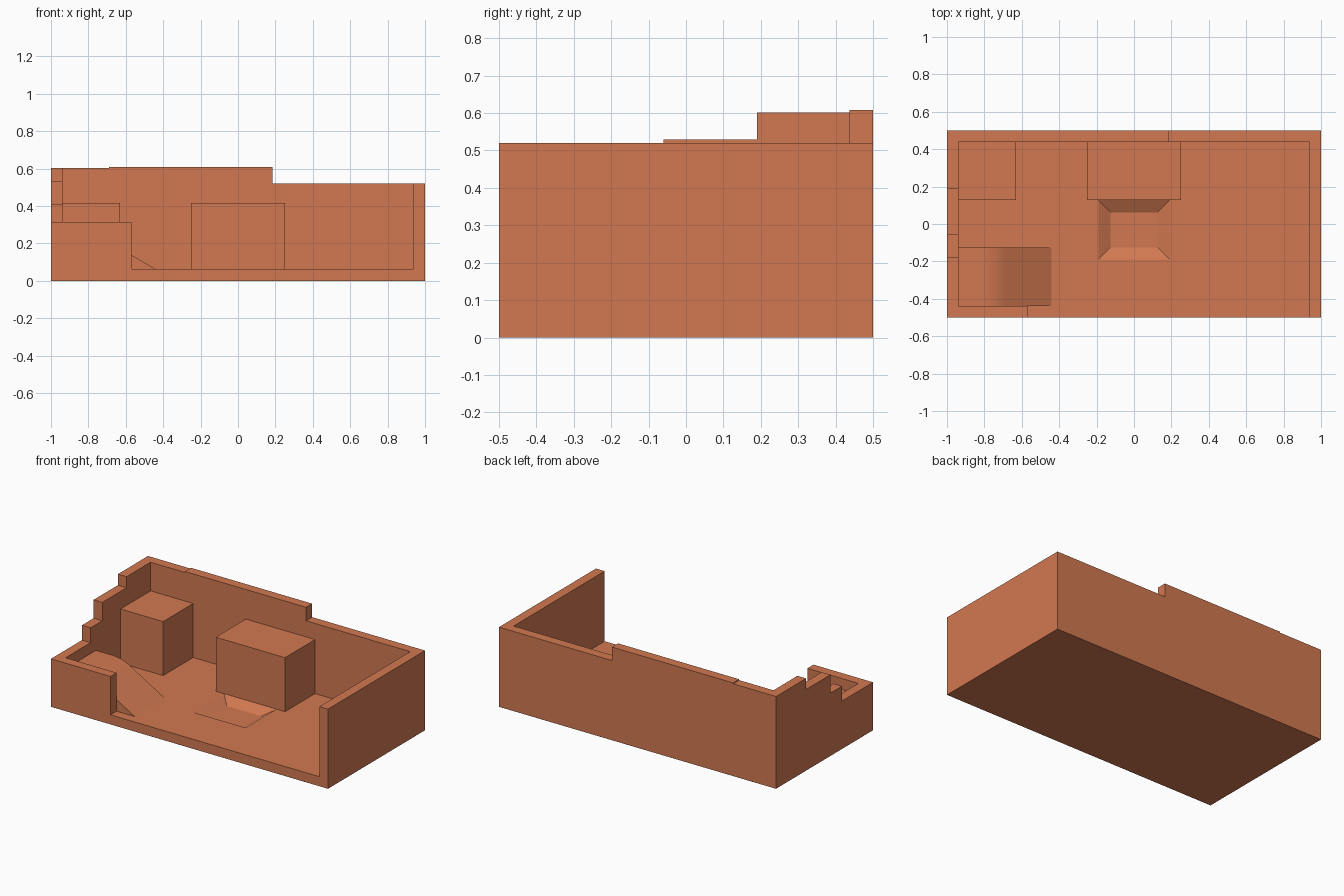
import bpy, bmesh, math
from mathutils import Vector

cube = bpy.data.objects.get("Cube")
if cube:
    bpy.data.objects.remove(cube, do_unlink=True)

clay = bpy.data.materials.new("terracotta")
clay.use_nodes = True
colour = (0.64, 0.19, 0.083, 1)
clay.diffuse_color = colour
clay.node_tree.nodes["Principled BSDF"].inputs["Base Color"].default_value = colour

T = 0.0625                      # wall and floor thickness
X, Y = 1.0, 0.5                 # half length and half depth
XI, YI = X - T, Y - T           # inner faces of the walls


def finish(name, bm):
    bmesh.ops.recalc_face_normals(bm, faces=bm.faces)
    mesh = bpy.data.meshes.new(name)
    bm.to_mesh(mesh)
    bm.free()
    mesh.materials.append(clay)
    obj = bpy.data.objects.new(name, mesh)
    bpy.context.collection.objects.link(obj)
    return obj


def prism(name, profile, axis, start, end):
    """Extrude a profile, (y, z) along x or (x, z) along y."""
    bm = bmesh.new()
    if axis == "x":
        pts, move = [(start, u, v) for u, v in profile], Vector((end - start, 0, 0))
    else:
        pts, move = [(u, start, v) for u, v in profile], Vector((0, end - start, 0))
    face = bm.faces.new([bm.verts.new(p) for p in pts])
    out = bmesh.ops.extrude_face_region(bm, geom=[face])
    bmesh.ops.translate(bm, vec=move,
                        verts=[v for v in out["geom"] if isinstance(v, bmesh.types.BMVert)])
    return finish(name, bm)


def block(name, x0, x1, y0, y1, z0, z1):
    return prism(name, [(x0, z0), (x1, z0), (x1, z1), (x0, z1)], "y", y0, y1)


def combine(target, tool, operation):
    mod = target.modifiers.new("combine", "BOOLEAN")
    mod.operation, mod.object, mod.solver = operation, tool, "EXACT"
    bpy.context.view_layer.objects.active = target
    bpy.ops.object.modifier_apply(modifier=mod.name)
    bpy.data.objects.remove(tool, do_unlink=True)


# Floor slab and the walls around it
shell = block("floor_and_walls", -X, X, -Y, Y, 0, T)
walls = [
    block("right_end", XI, X, -Y, Y, 0, 0.52),
    block("front_stub", -X, -0.57, -Y, -YI, 0, 0.313),
    # Stepped end wall
    prism("stepped_end", [(-Y, 0), (Y, 0), (Y, 0.602), (0.19, 0.602), (0.19, 0.53),
                          (-0.06, 0.53), (-0.06, 0.41), (-0.18, 0.41),
                          (-0.18, 0.313), (-Y, 0.313)], "x", -X, -XI),
    # Back wall with its raised middle
    prism("back", [(-X, 0), (X, 0), (X, 0.52), (0.185, 0.52), (0.185, 0.608),
                   (-0.69, 0.608), (-0.69, 0.602), (-X, 0.602)], "y", YI, Y),
]
for wall in walls:
    combine(shell, wall, "UNION")

# Shallow pit with sloping sides
bm = bmesh.new()
rings = []
for hx, y0, y1, z in [(0.125, -0.125, 0.0625, 0.025), (0.19, -0.19, 0.128, T),
                      (0.19, -0.19, 0.128, 0.1)]:
    rings.append([bm.verts.new((x, y, z)) for x, y in
                  ((-hx, y0), (hx, y0), (hx, y1), (-hx, y1))])
bm.faces.new(rings[0])
bm.faces.new(rings[-1])
for low, high in zip(rings, rings[1:]):
    for i in range(4):
        j = (i + 1) % 4
        bm.faces.new((low[i], low[j], high[j], high[i]))
combine(shell, finish("pit_cutter", bm), "DIFFERENCE")

# Clear the seams between flush faces
bm = bmesh.new()
bm.from_mesh(shell.data)
bmesh.ops.remove_doubles(bm, verts=bm.verts, dist=0.0001)
bmesh.ops.dissolve_limit(bm, angle_limit=math.radians(0.5),
                         verts=bm.verts, edges=bm.edges)
bm.to_mesh(shell.data)
bm.free()
for poly in shell.data.polygons:
    poly.material_index = 0

# Blocks against the back wall
block("corner_block", -XI, -0.63, 0.128, YI, T, 0.415)
block("middle_block", -0.25, 0.25, 0.128, YI, T, 0.415)

# Ramp: flat landing, rounded crest, then a straight slope
radius, crest, steps = 0.26, -0.82, 8
slope = math.radians(30)
foot = -0.44
bend_x = crest + radius * math.sin(slope)
bend_z = T + (foot - bend_x) * math.tan(slope)
top = bend_z + radius * (1 - math.cos(slope))
arc = [(crest + radius * math.sin(slope * i / steps),
        top - radius * (1 - math.cos(slope * i / steps))) for i in range(steps + 1)]
ramp = prism("ramp", [(-XI, T), (-XI, top)] + arc + [(foot, T)], "y", -YI, -0.125)
